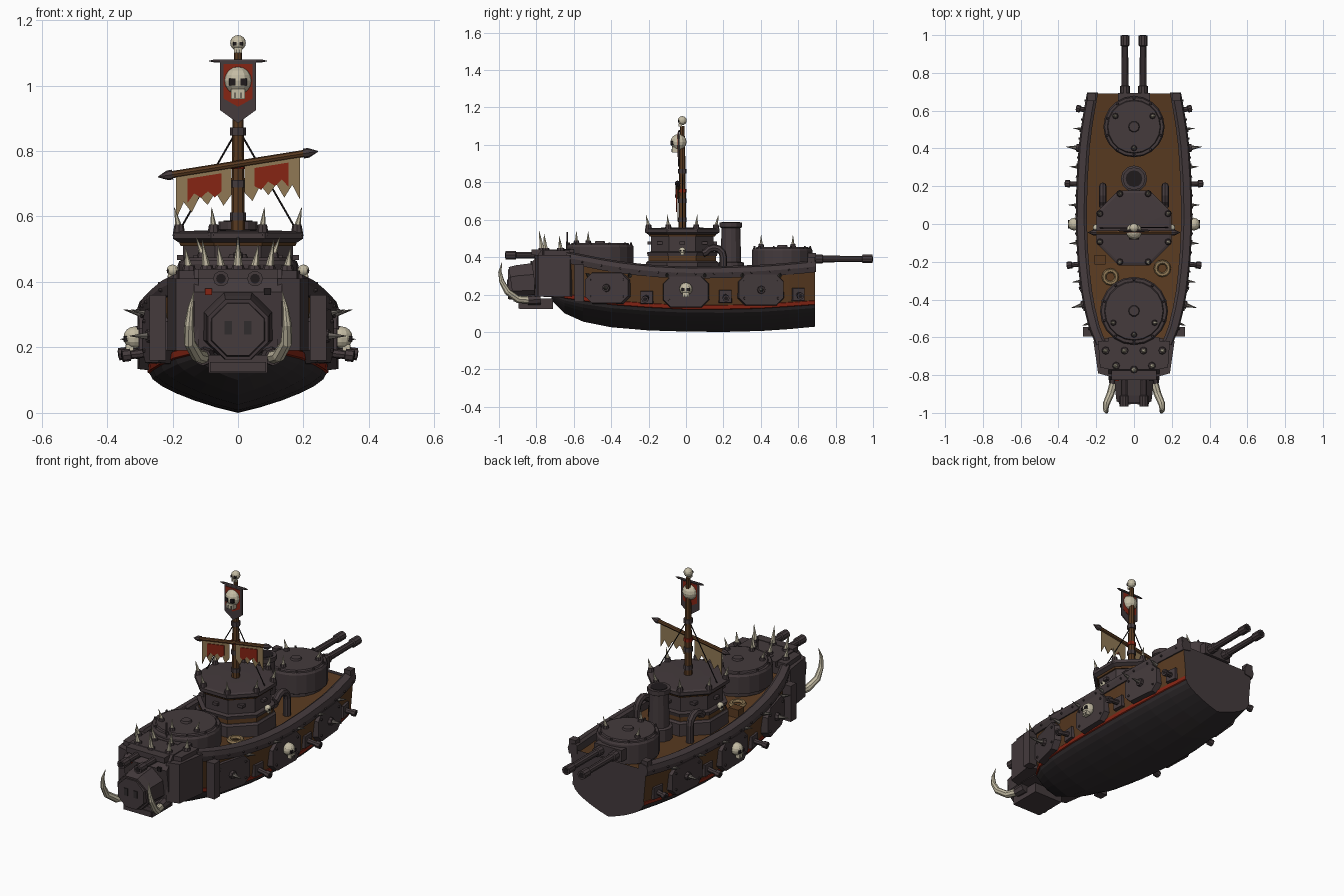
import bpy, bmesh, math
from mathutils import Vector as V

if "Cube" in bpy.data.objects:
    bpy.data.objects.remove(bpy.data.objects["Cube"])

def mat(name, r, g, b):
    m = bpy.data.materials.new(name)
    m.diffuse_color = (r, g, b, 1)
    m.use_nodes = True
    m.node_tree.nodes["Principled BSDF"].inputs["Base Color"].default_value = m.diffuse_color
    return m

IRON = mat("dark iron", .058, .043, .046)
KEEL = mat("black hull", .03, .025, .027)
WOOD = mat("brown wood", .10, .043, .015)
RED = mat("red paint", .24, .018, .007)
BONE = mat("bone", .55, .50, .37)
CLOTH = mat("tan cloth", .28, .19, .09)
STEEL = mat("worn steel", .14, .125, .11)
DARK = mat("socket black", .014, .011, .012)

def finish(bm, name, mats):
    bmesh.ops.recalc_face_normals(bm, faces=bm.faces)
    me = bpy.data.meshes.new(name)
    bm.to_mesh(me); bm.free()
    for m in mats:
        me.materials.append(m)
    ob = bpy.data.objects.new(name, me)
    bpy.context.collection.objects.link(ob)
    return ob

def tube(name, pts, radii, m, seg=10, phase=0):
    """Rings of given radii along a path; also makes cylinders and cones."""
    bm = bmesh.new(); pts = [V(p) for p in pts]; rings = []
    for i, p in enumerate(pts):
        d = pts[min(i + 1, len(pts) - 1)] - pts[max(i - 1, 0)]
        if d.length < 1e-6: d = pts[-1] - pts[0]
        d.normalize()
        ref = V((0, 1, 0)) if abs(d.z) > .9 else V((0, 0, 1))
        u = ref.cross(d).normalized(); w = d.cross(u)
        rings.append([bm.verts.new(p + radii[i] * (u * math.cos(a) + w * math.sin(a)))
                      for a in (phase + 2 * math.pi * k / seg for k in range(seg))])
    for a, b in zip(rings, rings[1:]):
        for k in range(seg):
            bm.faces.new((a[k], a[(k + 1) % seg], b[(k + 1) % seg], b[k]))
    bm.faces.new(rings[0]); bm.faces.new(rings[-1])
    return finish(bm, name, [m])

def spike(name, p, d, length, r, m):
    p, d = V(p), V(d).normalized()
    tube(name, [p, p + d * length], [r, .0006], m, 6)

def drum(name, x, y, prof, m, seg=20, phase=0):
    """Vertical turned part from (radius, z) pairs."""
    tube(name, [(x, y, z) for r, z in prof], [r for r, z in prof], m, seg, phase)

def prism(name, pts, o, u, v, depth, m, scale=1.0):
    """2D outline in the u,v plane pushed along u x v, optionally tapered."""
    bm = bmesh.new(); o, u, v = V(o), V(u).normalized(), V(v).normalized()
    n = u.cross(v).normalized()
    a = [bm.verts.new(o + u * p + v * q) for p, q in pts]
    b = [bm.verts.new(o + u * p * scale + v * q * scale + n * depth) for p, q in pts]
    for i in range(len(a)):
        j = (i + 1) % len(a)
        bm.faces.new((a[i], a[j], b[j], b[i]))
    bm.faces.new(a); bm.faces.new(b)
    return finish(bm, name, [m])

def rect(w, h):
    return [(-w, -h), (w, -h), (w, h), (-w, h)]

def octo(w, h, c):
    return [(-w, -h + c), (-w + c, -h), (w - c, -h), (w, -h + c),
            (w, h - c), (w - c, h), (-w + c, h), (-w, h - c)]

def box(name, c, s, m):
    prism(name, rect(s[0] / 2, s[1] / 2), (c[0], c[1], c[2] - s[2] / 2), (1, 0, 0), (0, 1, 0), s[2], m)

def skull(name, p, r, d):
    """Round cranium, jaw with teeth, eye sockets, looking along d."""
    p, d = V(p), V(d).normalized(); up = V((0, 0, 1)); u = up.cross(d)
    bm = bmesh.new()
    bmesh.ops.create_uvsphere(bm, u_segments=12, v_segments=8, radius=r)
    for vert in bm.verts: vert.co = vert.co + p
    finish(bm, name + "_cranium", [BONE])
    prism(name + "_jaw", rect(r * .5, r * .35), p - up * r * .95 + d * r * .1, u, up, r * .7, BONE)
    for s in (-1, 1):
        prism(name + "_eye", rect(r * .24, r * .24), p + u * s * r * .4 - up * r * .1 + d * r * .5, u, up, r * .48, DARK)
        prism(name + "_tooth_gap", rect(r * .04, r * .2), p + u * s * r * .2 - up * r * 1.05 + d * r * .75, u, up, r * .1, DARK)

# hull stations: y, rail half width, stripe half width, keel z, stripe z, rail z
ST = [(-.72, .15, .04, .17, .2, .42), (-.65, .185, .13, .10, .18, .42), (-.55, .225, .19, .055, .165, .40),
      (-.4, .262, .235, .025, .145, .37), (-.2, .285, .26, .008, .13, .345), (0, .295, .27, .002, .12, .335),
      (.2, .292, .268, 0, .12, .338), (.4, .28, .255, .005, .125, .345), (.55, .262, .238, .015, .135, .355),
      (.69, .235, .215, .028, .145, .37)]

def at(y):
    for a, b in zip(ST, ST[1:]):
        if y <= b[0]:
            t = (y - a[0]) / (b[0] - a[0])
            return [p + (q - p) * t for p, q in zip(a, b)]
    return list(ST[-1])

def side(y, z, s):
    """Point on the hull side and the outward direction there."""
    def x(yy):
        _, w, ws, zk, zs, zt = at(yy)
        return ws + (w - ws) * (z - zs) / (zt - zs)
    return V((s * x(y), y, z)), V((s, -(x(y + .04) - x(y - .04)) / .08, 0)).normalized()

# hull shell: black bottom, red stripe, wooden topsides, iron transom
bm = bmesh.new(); rows = []
for y, w, ws, zk, zs, zt in ST:
    half = []
    for k in range(7):
        t = k * math.pi / 12
        half.append((ws * math.sin(t), zk + (zs - zk) * (.5 * (1 - math.cos(t)) + .5 * math.sin(t))))
    half += [(ws + .006, zs + .003), (ws + .008, zs + .022), (ws + .004, zs + .024), (w, zt - .02)]
    full = [(-x, z) for x, z in half[:0:-1]] + half
    rows.append([bm.verts.new((x, y, z)) for x, z in full])
n = len(rows[0])
for a, b in zip(rows, rows[1:]):
    for k in range(n - 1):
        f = bm.faces.new((a[k], a[k + 1], b[k + 1], b[k]))
        e = min(k, n - 2 - k)
        f.material_index = 2 if e == 0 else 1 if e < 4 else 0
for r in (rows[0], rows[-1]):
    bm.faces.new(r).material_index = 3
finish(bm, "hull", [KEEL, RED, WOOD, IRON])

# deck
bm = bmesh.new()
rows = [[bm.verts.new((s * (p[1] - .01), p[0], p[5] - .035)) for s in (-1, 1)] for p in ST]
for a, b in zip(rows, rows[1:]):
    bm.faces.new((a[0], a[1], b[1], b[0]))
finish(bm, "deck", [WOOD])

# armoured rails
for s in (-1, 1):
    bm = bmesh.new(); rows = []
    for i in range(15):
        y = -.64 + i * 1.335 / 14
        _, w, _, _, _, zt = at(y)
        rows.append([bm.verts.new((s * (w + dx), y, zt + dz)) for dx, dz in
                     ((.006, -.05), (.014, -.02), (.006, .005), (-.03, .014), (-.045, .005), (-.045, -.04))])
    for a, b in zip(rows, rows[1:]):
        for k in range(6):
            bm.faces.new((a[k], a[(k + 1) % 6], b[(k + 1) % 6], b[k]))
    bm.faces.new(rows[0]); bm.faces.new(rows[-1])
    finish(bm, "rail", [IRON])
    box("rail_stern_post", (s * .225, .67, .375), (.04, .04, .05), IRON)
    for i in range(13):
        y = -.55 + i * .1
        p, d = side(y, at(y)[5] - .025, s)
        tube("rail_rivet", [p, p + d * .022], [.008, .005], IRON, 6)
    # hull plates with spikes or a skull
    for y, z in ((-.42, .235), (0, .215), (.4, .225)):
        p, d = side(y, z, s); up = V((0, 0, 1)); u = up.cross(d)
        prism("hull_plate", octo(.125, .085, .04), p - d * .012, u, up, .036, IRON, .95)
        for a in (-.09, .09):
            for b in (-.045, .045):
                q = p + u * a + up * b
                tube("plate_rivet", [q, q + d * .03], [.008, .006], IRON, 6)
        if y == 0:
            skull("hull_skull", p + d * .035 + up * .015, .034, d)
        else:
            tube("spike_base", [p, p + d * .04], [.025, .02], IRON, 8)
            spike("hull_spike", p + d * .03, d, .065, .014, STEEL)
    # side cannons in square ports
    for y, z, l in ((-.21, .185, .09), (.21, .19, .09), (.6, .2, .07)):
        p, d = side(y, z, s); up = V((0, 0, 1)); d2 = (d - up * .12).normalized()
        prism("gun_port", rect(.036, .036), p - d * .01, up.cross(d), up, .026, IRON, .9)
        tube("side_cannon", [p, p + d2 * l * .7, p + d2 * l * .72, p + d2 * l], [.015, .013, .019, .019], IRON, 8)
        tube("side_cannon_bore", [p + d2 * l, p + d2 * (l + .002)], [.011, .011], DARK, 8)
    for y in (-.52, -.3, -.1, .1, .3, .5):
        p, d = side(y, .30, s)
        spike("rail_spike", p, d + V((0, 0, .25)), .062, .012, STEEL)

# turrets with twin guns
def turret(name, y, r, z0, z1, d, gx, gz, y0, y1):
    drum(name, 0, y, [(r * .94, z0), (r * .94, z0 + .015), (r, z0 + .02), (r, z1 - .02), (r * .96, z1 - .008)], IRON)
    drum(name + "_lid", 0, y, [(r * .88, z1 - .01), (r * .85, z1)], IRON)
    drum(name + "_hatch", 0, y, [(.03, z1), (.026, z1 + .01)], IRON, 10)
    for k in range(10):
        a = 2 * math.pi * (k + .5) / 10
        drum(name + "_rivet", r * .92 * math.cos(a), y + r * .92 * math.sin(a), [(.008, z1 - .01), (.005, z1 + .004)], IRON, 6)
    for a in (math.radians(q) for q in (30, 150, 270 if d > 0 else 90)):
        c, e = r * .7 * math.cos(a), y + r * .7 * math.sin(a) * d
        drum(name + "_spike_base", c, e, [(.016, z1), (.013, z1 + .015)], IRON, 8)
        spike(name + "_spike", (c, e, z1 + .01), (c, 0, .3), .055, .01, BONE)
    box(name + "_mantlet", (0, y + d * r * .92, gz), (.17, .06, .065), IRON)
    for s in (-1, 1):
        L = y1 - y0
        tube(name + "_barrel", [(s * gx, y0 + L * t, gz) for t in (0, .25, .26, .84, .85, 1)],
             [.026, .026, .019, .017, .024, .024], IRON, 10)
        tube(name + "_bore", [(s * gx, y1, gz), (s * gx, y1 + d * .002, gz)], [.015, .015], DARK, 10)

turret("bow_turret", -.46, .18, .34, .475, -1, .052, .41, -.6, -.965)
turret("stern_turret", .515, .162, .31, .455, 1, .048, .39, .64, .998)

# armoured beast head at the bow
prism("head_block", [(-.60, .18), (-.60, .44), (-.77, .44), (-.825, .37), (-.80, .19)],
      (-.135, 0, 0), (0, 1, 0), (0, 0, 1), .27, IRON)
for s in (-1, 1):
    prism("head_cheek", [(s * .12, -.81), (s * .19, -.79), (s * .215, -.62), (s * .12, -.6)],
          (0, 0, .19), (1, 0, 0), (0, 1, 0), .22, IRON)
    prism("head_cheek_cap", [(s * .12, -.77), (s * .18, -.76), (s * .19, -.62), (s * .12, -.62)],
          (0, 0, .405), (1, 0, 0), (0, 1, 0), .03, IRON)
    box("cheek_skirt", (s * .245, -.57, .26), (.05, .05, .2), IRON)
    box("eye", (s * .09, -.826, .37), (.022, .012, .02), RED if s < 0 else DARK)
    box("nostril", (s * .03, -.953, .26), (.022, .006, .04), KEEL)
    tube("tusk", [(s * .105, -.83, .17), (s * .125, -.90, .175), (s * .148, -.955, .215),
                  (s * .15, -.985, .27), (s * .145, -.995, .32), (s * .135, -.985, .37)],
         [.021, .02, .018, .014, .009, .001], BONE, 8)
    tube("tusk_root", [(s * .1, -.78, .175), (s * .107, -.845, .17)], [.03, .026], IRON, 8)
    for x, y, h in ((.05, -.67, .08), (.095, -.75, .095), (.15, -.67, .07)):
        spike("head_spike", (s * x, y, .435), (s * .15, -.1, 1), h, .015, BONE)
        drum("head_spike_base", s * x, y, [(.022, .43), (.018, .45)], IRON, 8)
drum("head_spike_base", 0, -.77, [(.022, .43), (.018, .45)], IRON, 8)
spike("head_spike", (0, -.77, .44), (0, -.15, 1), .1, .016, BONE)
tube("snout", [(0, -.79, .265), (0, -.90, .26), (0, -.935, .255)], [.115, .105, .1], IRON, 8, math.pi / 8)
tube("snout_face", [(0, -.93, .255), (0, -.952, .255)], [.09, .086], IRON, 8, math.pi / 8)
box("lower_jaw", (0, -.80, .15), (.18, .18, .055), IRON)
box("jaw_lip", (0, -.885, .14), (.17, .02, .03), IRON)
box("brow", (0, -.80, .425), (.24, .05, .03), IRON)
tube("head_post", [(0, -.635, .44), (0, -.635, .535)], [.007, .005], IRON, 6)

# octagonal bridge tower
P = math.pi / 8; TY = -.02
drum("tower_base", 0, TY, [(.195, .29), (.195, .42)], WOOD, 8, P)
drum("tower_skirt", 0, TY, [(.21, .29), (.21, .37), (.2, .38)], IRON, 8, P)
drum("tower_ledge", 0, TY, [(.2, .405), (.205, .425), (.18, .43)], IRON, 8, P)
drum("tower_wall", 0, TY, [(.182, .42), (.182, .515)], IRON, 8, P)
drum("tower_trim", 0, TY, [(.19, .51), (.195, .522)], WOOD, 8, P)
drum("tower_crown", 0, TY, [(.195, .52), (.215, .532), (.215, .55), (.2, .555), (.08, .558)], IRON, 8, P)
for k in range(8):
    a = P + k * math.pi / 4; c, e = math.cos(a), math.sin(a)
    drum("crown_spike_base", .195 * c, TY + .195 * e, [(.02, .54), (.014, .575)], IRON, 8)
    spike("crown_spike", (.195 * c, TY + .195 * e, .565), (c * .25, e * .25, 1), .065, .011, BONE)
    b = k * math.pi / 4
    box("tower_slit", (.171 * math.cos(b), TY + .171 * math.sin(b), .475), (.03, .03, .015), IRON)
for s in (-1, 1):
    skull("tower_skull", (s * .2, TY, .435), .018, (s, 0, 0))
    # bent vent pipes beside the funnel
    tube("vent_pipe", [(s * .165, .09, .42)] + [(s * .165, .15 + .05 * math.cos(a), .4 + .05 * math.sin(a))
         for a in (2.6, 2.1, 1.57, 1.05, .5, 0)] + [(s * .165, .2, .3)], [.02] * 8, IRON, 8)
    tube("rigging", [(s * .005, TY, .86), (s * .18, TY, .555)], [.003, .003], DARK, 5)
drum("funnel", 0, .24, [(.07, .3), (.07, .37), (.055, .375), (.05, .555), (.06, .56), (.06, .585), (.045, .587), (.045, .57)], IRON, 12)
drum("funnel_mouth", 0, .24, [(.044, .57), (.044, .588)], DARK, 12)

# rope coils and deck crate
for x, y in ((-.125, -.28), (.15, -.235)):
    c = [(x + .034 * math.cos(k * math.pi / 6), y + .034 * math.sin(k * math.pi / 6), .325) for k in range(13)]
    tube("rope_coil", c, [.012] * 13, CLOTH, 6)
box("deck_crate", (-.18, -.19, .33), (.06, .05, .05), WOOD)

# mast, flag and sails
drum("mast", 0, TY, [(.021, .55), (.017, .9), (.012, 1.1)], WOOD, 8)
for z in (.6, .7, .86):
    drum("mast_band", 0, TY, [(.024, z - .012), (.024, z + .012)], IRON, 8)
drum("mast_red_band", 0, TY, [(.024, .745), (.024, .765)], RED, 8)
skull("mast_skull", (0, TY, 1.13), .024, (0, -1, 0))
X, Z = (1, 0, 0), (0, 0, 1)
tube("flag_bar", [(-.088, -.035, 1.075), (-.07, -.035, 1.075), (.07, -.035, 1.075), (.088, -.035, 1.075)], [.001, .006, .006, .001], IRON, 6)
prism("flag", [(-.055, 1.075), (-.055, .925), (0, .885), (.055, .925), (.055, 1.075)], (0, -.036, 0), X, Z, .006, IRON)
for y in (-.045, -.036):
    prism("flag_red_panel", [(-.044, 1.065), (-.044, .96), (0, .935), (.044, .96), (.044, 1.065)], (0, y + .002, 0), X, Z, .003, RED)
skull("flag_skull", (0, -.04, 1.015), .043, (0, -1, 0))

def top(x): return .76 + .16 * x
tube("yard", [(x, -.045, top(x)) for x in (-.24, -.2, .2, .24)], [.001, .011, .011, .001], WOOD, 8)
for s in (-1, 1):
    tube("yard_tip", [(s * .2, -.045, top(s * .2)), (s * .215, -.045, top(s * .215)), (s * .245, -.045, top(s * .245))], [.015, .015, .001], IRON, 8)
    for nm, x0, x1, drops, z0, y, m in (("sail", .02, .19, (.09, .12, .075, .11, .08, .125, .09, .14), 0, -.045, CLOTH),
                                        ("sail_red_patch", .05, .155, (.075, .09, .068, .085, .068, .095), .02, -.049, RED)):
        k = len(drops) - 1
        low = [(s * (x0 + (x1 - x0) * i / k), top(s * (x0 + (x1 - x0) * i / k)) - d) for i, d in enumerate(drops)]
        prism(nm, [(s * x0, top(s * x0) - z0), *low, (s * x1, top(s * x1) - z0)], (0, y, 0), X, Z, .004, m)
